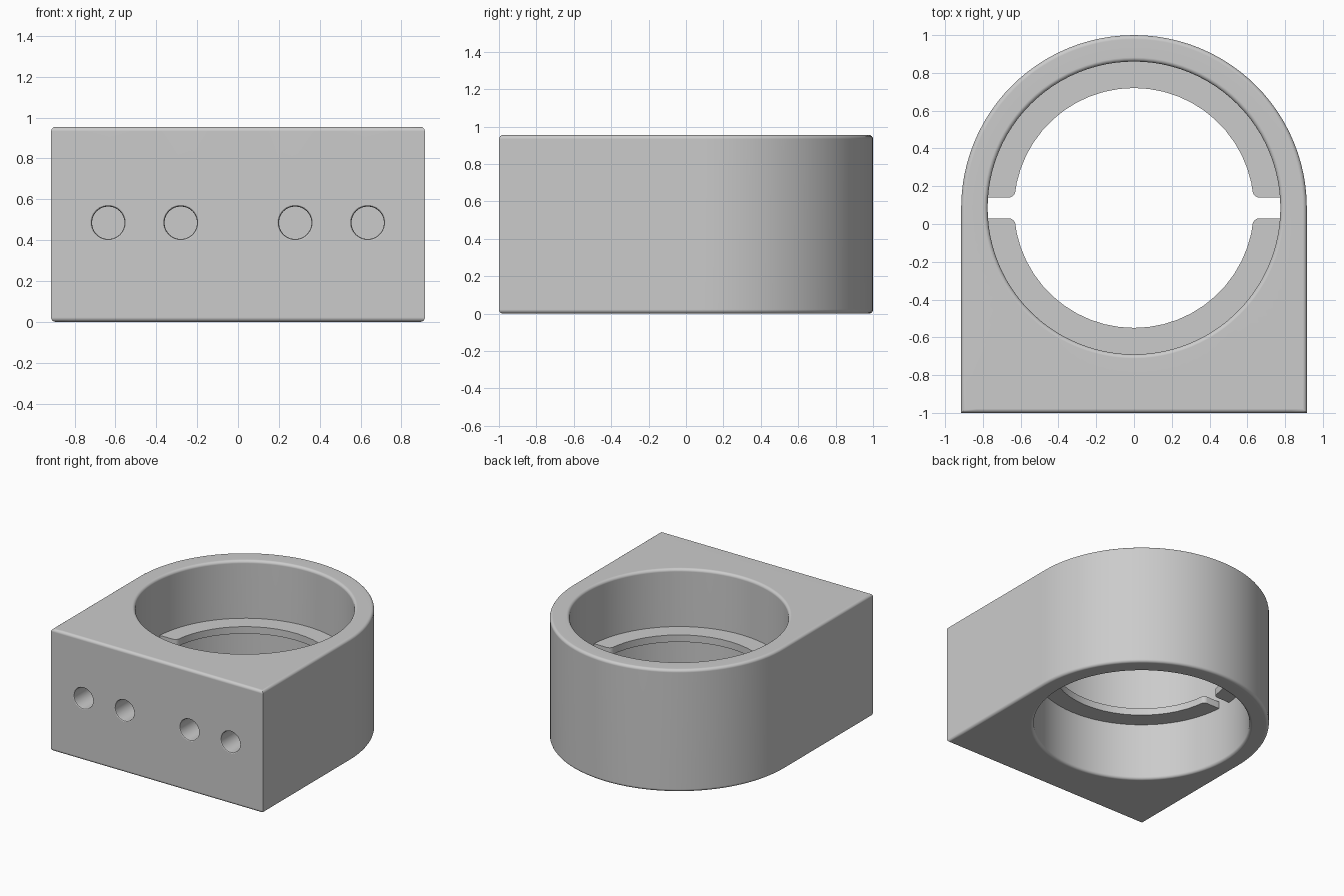
import bpy, bmesh, math

if "Cube" in bpy.data.objects:
    bpy.data.objects.remove(bpy.data.objects["Cube"])

CY, R_OUT, R_IN, HEIGHT, FILLET = 0.085, 0.915, 0.775, 0.955, 0.022
FRONT = -1.0

grey = bpy.data.materials.new("plain grey")
grey.diffuse_color = (0.6, 0.6, 0.6, 1)
grey.use_nodes = True
grey.node_tree.nodes["Principled BSDF"].inputs["Base Color"].default_value = grey.diffuse_color


def make_object(name, bm):
    bmesh.ops.recalc_face_normals(bm, faces=bm.faces)
    mesh = bpy.data.meshes.new(name)
    bm.to_mesh(mesh)
    bm.free()
    obj = bpy.data.objects.new(name, mesh)
    bpy.context.collection.objects.link(obj)
    mesh.materials.append(grey)
    return obj


def smooth(obj, degrees=30):
    bpy.ops.object.select_all(action='DESELECT')
    obj.select_set(True)
    bpy.context.view_layer.objects.active = obj
    bpy.ops.object.shade_smooth_by_angle(angle=math.radians(degrees))


def bridge(bm, rings, closed):
    pairs = list(zip(rings, rings[1:]))
    if closed:
        pairs.append((rings[-1], rings[0]))
    for a, b in pairs:
        for i in range(len(a)):
            j = (i + 1) % len(a)
            bm.faces.new((a[i], a[j], b[j], b[i]))


# Housing: arched outline at the back, square at the front, round bore
corner = math.atan2(CY - FRONT, R_OUT)
angles = [2 * math.pi * i / 96 for i in range(96)]
for target in (2 * math.pi - corner, math.pi + corner):
    k = min(range(96), key=lambda i: abs(angles[i] - target))
    angles[k] = target


def outer_point(a, d):
    c, s = math.cos(a), math.sin(a)
    if s >= 0:
        return c * (R_OUT - d), CY + s * (R_OUT - d)
    t = min(R_OUT / max(abs(c), 1e-6), (CY - FRONT) / -s)
    x, y = c * t, CY + s * t
    if abs(x) > R_OUT - 1e-5:
        x -= math.copysign(d, x)
    if y < FRONT + 1e-5:
        y += d
    return x, y


def inner_point(a, d):
    r = R_IN + d
    return r * math.cos(a), CY + r * math.sin(a)


def fillet_steps(r, n=4):
    # inset and height pairs from the wall up to the cap
    return [(r * (1 - math.cos(i * math.pi / 2 / n)),
             r * (1 - math.sin(i * math.pi / 2 / n))) for i in range(n + 1)]


steps = fillet_steps(FILLET)
wall = [(d, h) for d, h in reversed(steps)] + [(d, HEIGHT - h) for d, h in steps]
bm = bmesh.new()
rings = []
for point, levels in ((outer_point, wall), (inner_point, wall[::-1])):
    for d, z in levels:
        rings.append([bm.verts.new((*point(a, d), z)) for a in angles])
bridge(bm, rings, True)
housing = make_object("housing", bm)

# Front screw holes: lathed cutters with a small rounded mouth
bm = bmesh.new()
profile = [(FRONT - 0.05, 0.088), (FRONT, 0.088), (FRONT + 0.003, 0.083),
           (FRONT + 0.01, 0.08), (FRONT + 0.25, 0.08)]
for x in (-0.635, -0.28, 0.28, 0.635):
    rings = [[bm.verts.new((x + r * math.cos(i * math.pi / 12), y,
                            0.485 + r * math.sin(i * math.pi / 12)))
              for i in range(24)] for y, r in profile]
    bridge(bm, rings, False)
    bm.faces.new(rings[0])
    bm.faces.new(rings[-1])
cutter = make_object("hole_cutter", bm)
cutter.hide_render = True
mod = housing.modifiers.new("holes", 'BOOLEAN')
mod.operation = 'DIFFERENCE'
mod.solver = 'EXACT'
mod.object = cutter
bpy.context.view_layer.objects.active = housing
bpy.ops.object.modifier_apply(modifier=mod.name)
bpy.data.objects.remove(cutter)
smooth(housing)
weighted = housing.modifiers.new("even_shading", 'WEIGHTED_NORMAL')
weighted.keep_sharp = True

# Inner ledge: two half rings separated by a slot on each side
Z_LOW, Z_TOP, R_LEDGE, HALF_GAP, SEG = 0.45, 0.505, 0.635, 0.055, 24


def arc(r, sign):
    a0 = math.asin(HALF_GAP / r)
    return [(r * math.cos(a), CY + sign * r * math.sin(a))
            for a in (a0 + (math.pi - 2 * a0) * i / SEG for i in range(SEG + 1))]


for name, sign in (("back_ledge", 1), ("front_ledge", -1)):
    bm = bmesh.new()
    outer, inner = arc(R_IN + 0.012, sign), arc(R_LEDGE, sign)
    outline = outer + inner[::-1]
    low, top = ([bm.verts.new((x, y, z)) for x, y in outline] for z in (Z_LOW, Z_TOP))
    bridge(bm, [low, top], False)
    n = len(outline)
    for ring in (low, top):
        for i in range(SEG):
            bm.faces.new((ring[i], ring[i + 1], ring[n - 2 - i], ring[n - 1 - i]))
    # round the inner corners beside the slots
    tips = [bm.edges.get((low[i], top[i])) for i in (SEG + 1, n - 1)]
    bmesh.ops.bevel(bm, geom=tips, offset=0.03, segments=4, profile=0.5, affect='EDGES')
    smooth(make_object(name, bm))
